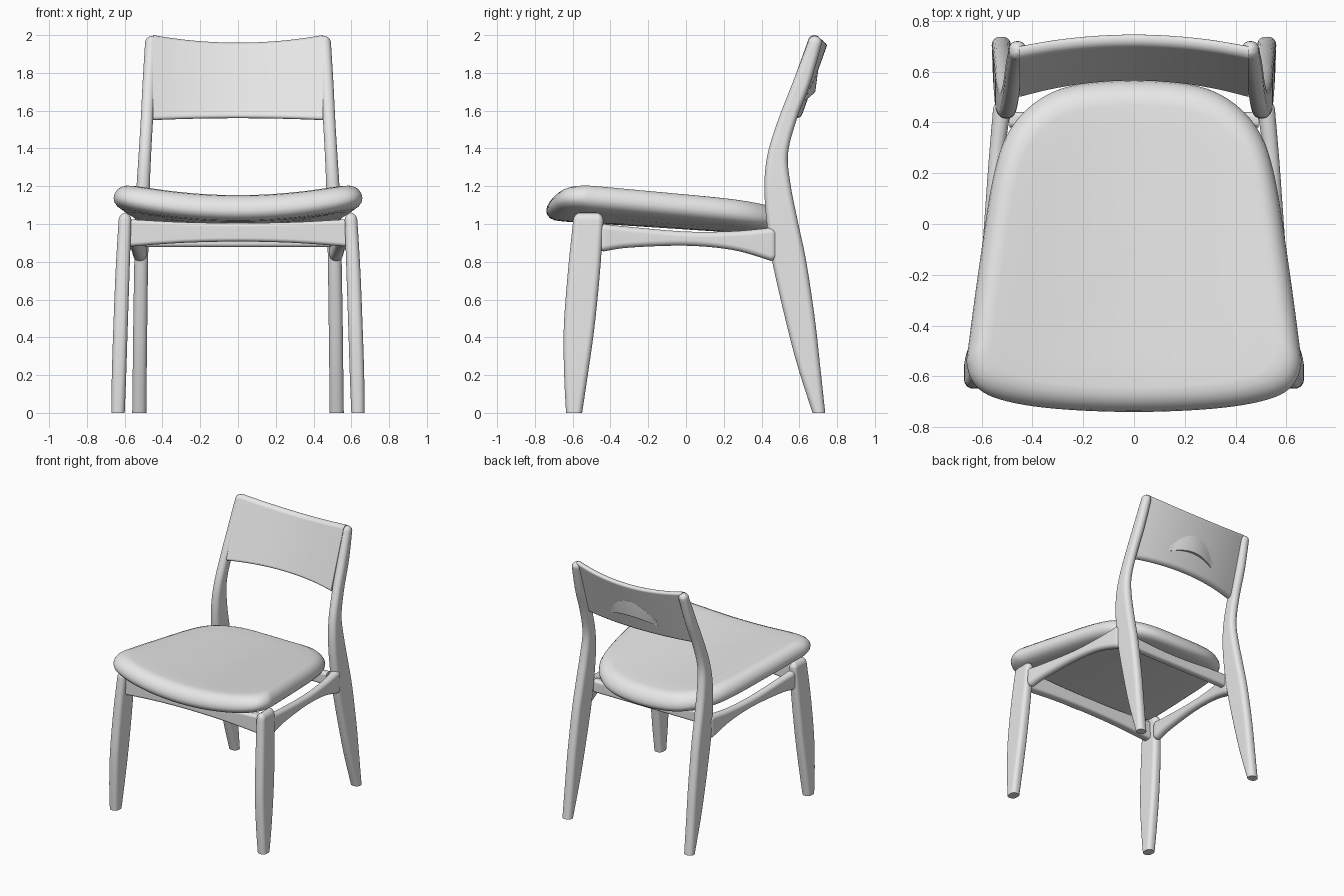
import bpy, bmesh, math
from mathutils import Vector

if "Cube" in bpy.data.objects:
    bpy.data.objects.remove(bpy.data.objects["Cube"], do_unlink=True)

grey = bpy.data.materials.new("light_grey")
grey.use_nodes = True
grey.diffuse_color = (0.8, 0.8, 0.8, 1)
grey.node_tree.nodes["Principled BSDF"].inputs["Base Color"].default_value = (0.8, 0.8, 0.8, 1)


def spline(rows, steps=6, closed=False):
    """Smooth curve through rows of numbers."""
    pts = [Vector(r) for r in rows]
    n = len(pts)
    pick = (lambda i: pts[i % n]) if closed else (lambda i: pts[max(0, min(n - 1, i))])
    out = []
    for i in range(n if closed else n - 1):
        a, b, c, d = (pick(i + k) for k in (-1, 0, 1, 2))
        for s in range(steps):
            t = s / steps
            out.append(b + (c - a) * (t / 2) + (a * 2 - b * 5 + c * 4 - d) * (t * t / 2)
                       + (b * 3 - a - c * 3 + d) * (t ** 3 / 2))
    return out if closed else out + [pts[-1]]


def loft(name, rings):
    """Skin closed rings of points and cap both ends."""
    bm = bmesh.new()
    loops = [[bm.verts.new(p) for p in ring] for ring in rings]
    n = len(loops[0])
    for low, high in zip(loops, loops[1:]):
        for i in range(n):
            j = (i + 1) % n
            bm.faces.new((low[i], low[j], high[j], high[i]))
    bm.faces.new(loops[0])
    bm.faces.new(loops[-1])
    bmesh.ops.recalc_face_normals(bm, faces=bm.faces)
    mesh = bpy.data.meshes.new(name)
    bm.to_mesh(mesh)
    bm.free()
    mesh.materials.append(grey)
    obj = bpy.data.objects.new(name, mesh)
    bpy.context.collection.objects.link(obj)
    bpy.ops.object.select_all(action='DESELECT')
    obj.select_set(True)
    bpy.context.view_layer.objects.active = obj
    bpy.ops.object.shade_smooth_by_angle(angle=math.radians(40))
    obj.modifiers.new("even_shading", 'WEIGHTED_NORMAL').keep_sharp = True
    return obj


def bar(name, axis, rows, radius, ends=(0, 0), shear=0, side=1):
    """Rounded bar along an axis; a row is position, then bounds on the other two axes."""
    rows = [list(r) for r in spline(rows)]
    arc = [math.radians(a) for a in (20, 45, 70, 85)]

    def cap(row, e, sign):
        extra = []
        for a in arc:
            d = e * (1 - math.cos(a))
            extra.append([row[0] + sign * e * math.sin(a),
                          row[1] + d, row[2] - d, row[3] + d, row[4] - d])
        return extra
    if ends[0]:
        rows = cap(rows[0], ends[0], -1)[::-1] + rows
    if ends[1]:
        rows = rows + cap(rows[-1], ends[1], 1)
    rings = []
    for t, a0, a1, b0, b1 in rows:
        r = min(radius, (a1 - a0) * 0.48, (b1 - b0) * 0.48)
        ring = []
        for q, (ca, cb) in enumerate(((a1 - r, b1 - r), (a0 + r, b1 - r),
                                      (a0 + r, b0 + r), (a1 - r, b0 + r))):
            for k in range(6):
                ang = math.pi / 2 * (q + k / 5)
                a, b = ca + r * math.cos(ang), cb + r * math.sin(ang)
                a += shear * (b - (b0 + b1) / 2)
                p = {'x': (t, a, b), 'y': (a, t, b), 'z': (a, b, t)}[axis]
                ring.append((p[0] * side, p[1], p[2]))
        rings.append(ring)
    return loft(name, rings)


# Legs and side rails, once for each side
for side, label in ((1, "left"), (-1, "right")):
    bar(label + "_front_leg", 'z', [
        (0, .60, .67, -.635, -.55), (.2, .592, .668, -.645, -.52),
        (.45, .584, .66, -.647, -.485), (.75, .574, .648, -.625, -.455),
        (1.02, .565, .632, -.597, -.437)], .03, (0, .04), side=side)
    bar(label + "_rear_leg", 'z', [
        (0, .485, .56, .67, .737), (.25, .483, .557, .59, .71),
        (.5, .48, .554, .525, .682), (.8, .476, .549, .457, .637),
        (1.0, .472, .545, .428, .595), (1.2, .467, .537, .415, .555),
        (1.37, .46, .526, .432, .54), (1.55, .45, .515, .487, .585),
        (1.75, .438, .505, .565, .66), (1.96, .425, .492, .645, .72)],
        .032, (0, .035), side=side)
    bar(label + "_side_rail", 'y', [
        (-.435, .56, .625, .855, 1.0), (-.3, .552, .612, .875, .985),
        (0, .53, .59, .885, .96), (.25, .513, .572, .862, .962),
        (.45, .485, .555, .805, .98)], .03, (.035, .035), side=side)

# Cross rails under the seat
bar("front_rail", 'x', [
    (-.58, -.565, -.495, .88, 1.025), (-.3, -.565, -.495, .9, 1.01),
    (0, -.565, -.495, .907, 1.005), (.3, -.565, -.495, .9, 1.01),
    (.58, -.565, -.495, .88, 1.025)], .02)
bar("rear_rail", 'x', [
    (-.49, .38, .44, .877, .975), (0, .38, .44, .877, .96),
    (.49, .38, .44, .877, .975)], .02)

# Curved, leaning backrest
back_rows = []
for i in range(-4, 5):
    k = (i / 4) ** 2
    back_rows.append((i * .1125, .63 - .055 * k, .68 - .055 * k, 1.56 - .01 * k, 1.96 + .04 * k))
bar("backrest", 'x', back_rows, .022, shear=.36)

# Finger grip: a wedge-shaped lip on the back of the backrest
grip = []
for i in range(-10, 11):
    u = i / 10
    x, fade = .2 * u, max(.08, 1 - u * u)
    z = 1.655 + .04 * fade
    surface = lambda h: .68 - .055 * (x / .45) ** 2 + .36 * (h - 1.765)
    top = z + .03 + .09 * fade
    grip.append([(x, surface(z) - .012, z), (x, surface(z) + .022 * fade, z - .004),
                 (x, surface(z) + .03 * fade, z + .008),
                 (x, surface(top) + .002, top), (x, surface(top) - .012, top)])
loft("finger_grip", grip)

# Dished seat cushion: shrinking copies of the outline
half = [(.3, -.728), (.5, -.698), (.61, -.65), (.656, -.565), (.648, -.45), (.6, -.1),
        (.555, .18), (.5, .35), (.4, .47), (.25, .543)]
outline = spline([(0, -.74)] + half + [(0, .565)] + [(-x, y) for x, y in half[::-1]], 5, True)
profile = [(.02, -.14), (.3, -.14), (.6, -.14), (.86, -.14), (.93, -.137), (.97, -.127),
           (.993, -.11), (1, -.09), (.993, -.065), (.972, -.04), (.94, -.019),
           (.9, -.006), (.85, 0), (.7, 0), (.5, 0), (.3, 0), (.02, 0)]
rings = []
for scale, lift in profile:
    ring = []
    for p in outline:
        x, y = p.x * scale, -.08 + (p.y + .08) * scale
        ring.append((x, y, 1.15 - .065 * (y + .6) + .062 * (x / .58) ** 2 + lift))
    rings.append(ring)
loft("seat", rings)
